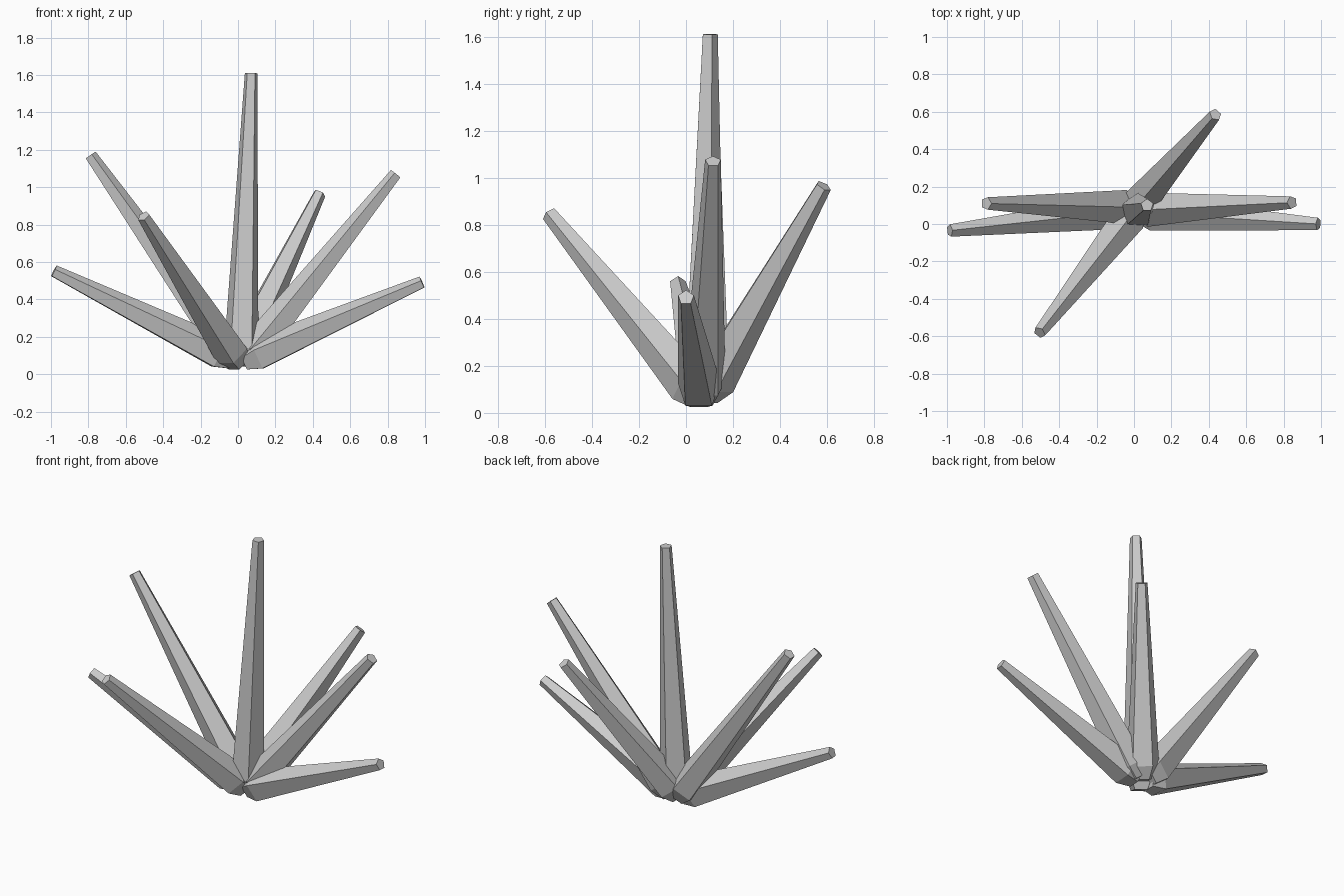
import bpy, bmesh, math
from mathutils import Vector

if "Cube" in bpy.data.objects:
    bpy.data.objects.remove(bpy.data.objects["Cube"])

SIDES = 5
NECK = 0.08                       # length of the short flare at the root
R_ROOT, R_SHOULDER, R_TIP = 0.06, 0.096, 0.035


def crystal(name, root, tip, up=Vector((0, 0, 1))):
    """Five-sided shard: narrow root, wide shoulder, blunt tip; one ridge faces 'up'."""
    root, tip = Vector(root), Vector(tip)
    axis = (tip - root).normalized()
    v = (up - axis * up.dot(axis)).normalized()
    u = v.cross(axis)
    bm = bmesh.new()
    rings = []
    for centre, r in ((root, R_ROOT), (root + axis * NECK, R_SHOULDER), (tip, R_TIP)):
        ring = []
        for i in range(SIDES):
            a = 2 * math.pi * i / SIDES
            ring.append(bm.verts.new(centre + r * (math.cos(a) * v + math.sin(a) * u)))
        rings.append(ring)
    for low, high in zip(rings, rings[1:]):
        for i in range(SIDES):
            j = (i + 1) % SIDES
            bm.faces.new((low[i], low[j], high[j], high[i]))
    bm.faces.new(rings[0][::-1])
    bm.faces.new(rings[-1])
    bmesh.ops.recalc_face_normals(bm, faces=bm.faces)
    mesh = bpy.data.meshes.new(name)
    bm.to_mesh(mesh)
    bm.free()
    bpy.context.collection.objects.link(bpy.data.objects.new(name, mesh))


# central upright shard
crystal("tall_crystal", (0.015, 0.07, 0.06), (0.07, 0.10, 1.61), Vector((0, 1, 0)))

# leaning shards fanned around it
crystal("right_high_crystal", (0.04, 0.075, 0.06), (0.845, 0.115, 1.07))
crystal("right_low_crystal", (0.03, 0.06, 0.07), (0.985, 0.0, 0.49))
crystal("left_high_crystal", (-0.02, 0.09, 0.07), (-0.79, 0.11, 1.17))
crystal("left_low_crystal", (-0.03, 0.07, 0.075), (-0.985, -0.035, 0.55))
crystal("front_crystal", (0.0, 0.065, 0.06), (-0.505, -0.58, 0.845))
crystal("back_crystal", (0.0, 0.08, 0.07), (0.435, 0.585, 0.965))
